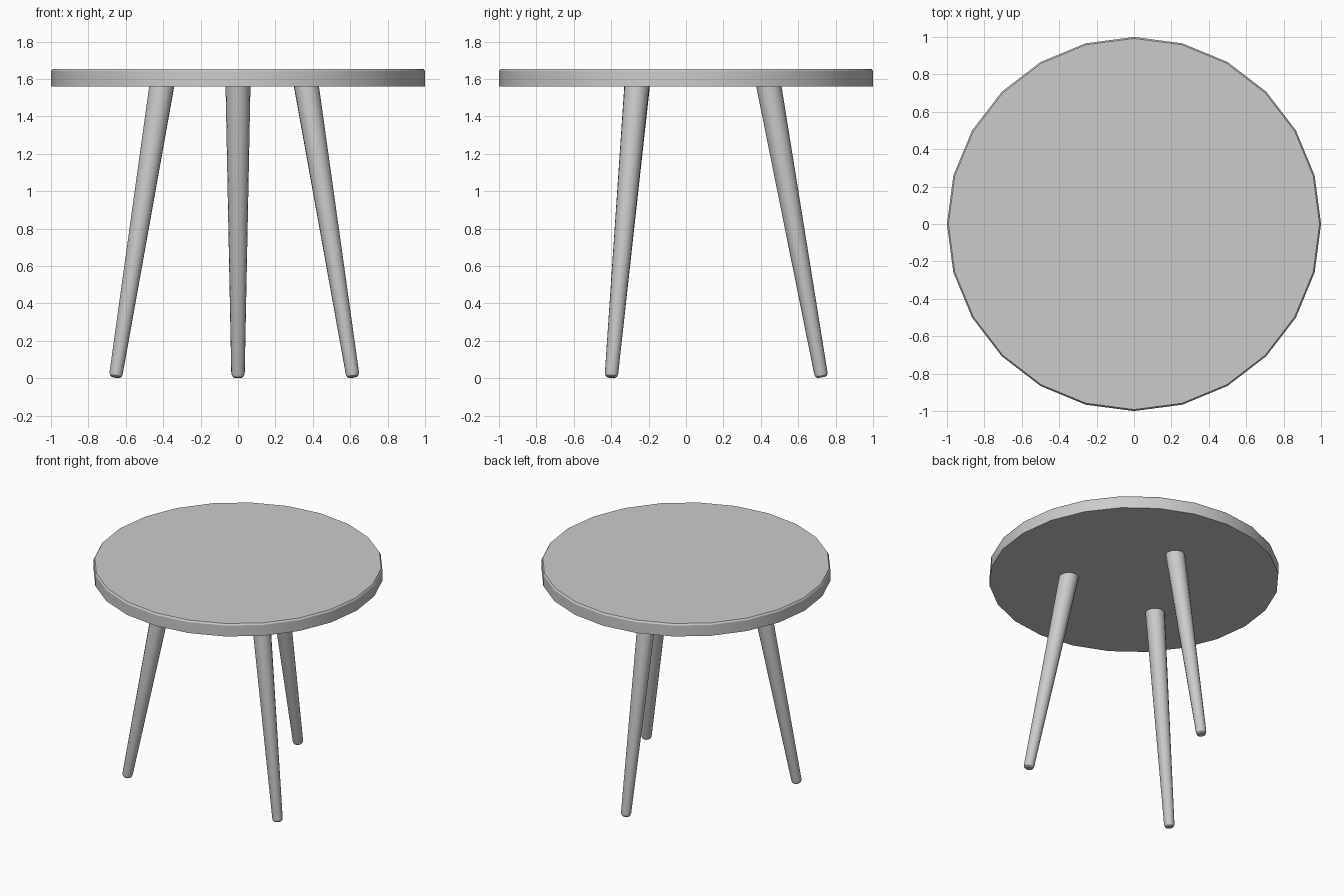
import bpy
import math
from mathutils import Vector

cube = bpy.data.objects.get("Cube")
if cube:
    bpy.data.objects.remove(cube, do_unlink=True)

# Single plain grey finish
GREY = (0.6, 0.6, 0.6, 1.0)
grey = bpy.data.materials.new("light_grey")
grey.use_nodes = True
grey.diffuse_color = GREY
grey.node_tree.nodes["Principled BSDF"].inputs["Base Color"].default_value = GREY


def lathe(name, profile, sides):
    """Closed solid of revolution around z from (radius, height) pairs."""
    verts, faces = [], []
    for radius, height in profile:
        for i in range(sides):
            a = math.tau * i / sides
            verts.append((radius * math.cos(a), radius * math.sin(a), height))
    for ring in range(len(profile) - 1):
        for i in range(sides):
            j = (i + 1) % sides
            low, high = ring * sides, (ring + 1) * sides
            faces.append((low + i, low + j, high + j, high + i))
    faces.append(tuple(reversed(range(sides))))
    faces.append(tuple(range(len(verts) - sides, len(verts))))
    mesh = bpy.data.meshes.new(name)
    mesh.from_pydata(verts, [], faces)
    mesh.materials.append(grey)
    obj = bpy.data.objects.new(name, mesh)
    bpy.context.collection.objects.link(obj)
    bpy.ops.object.select_all(action="DESELECT")
    obj.select_set(True)
    bpy.context.view_layer.objects.active = obj
    bpy.ops.object.shade_smooth_by_angle(angle=math.radians(30))
    return obj


# Round top with a small chamfer on the upper rim
BOTTOM, TOP = 1.56, 1.655
lathe("tabletop", [(1, BOTTOM), (1, TOP - 0.012), (0.992, TOP)], 24)


# Tapered, splayed legs with rounded feet
def leg(name, foot, head):
    start, end = Vector((*foot, 0.005)), Vector((*head, BOTTOM + 0.02))
    axis = end - start
    length = axis.length
    profile = [(0.022, 0), (0.032, 0.008), (0.036, 0.024), (0.067, length)]
    obj = lathe(name, profile, 16)
    obj.location = start
    obj.rotation_mode = "QUATERNION"
    obj.rotation_quaternion = axis.to_track_quat("Z", "Y")


leg("back_leg", (0, 0.725), (0, 0.44))
leg("front_left_leg", (0.615, -0.40), (0.363, -0.262))
leg("front_right_leg", (-0.655, -0.40), (-0.405, -0.258))
